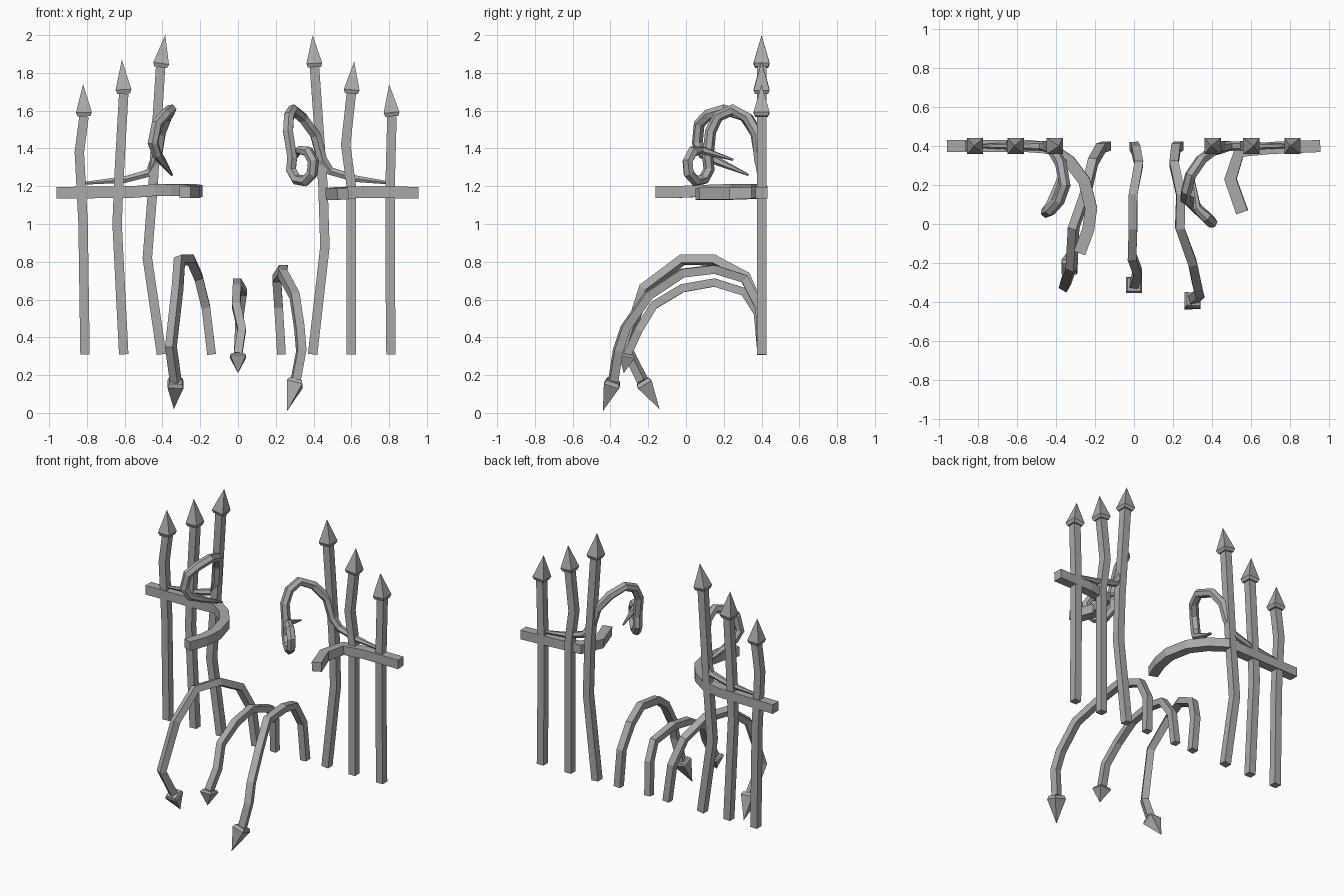
import bpy, bmesh, math
from mathutils import Vector

cube = bpy.data.objects.get("Cube")
if cube:
    bpy.data.objects.remove(cube)

iron = bpy.data.materials.new("grey iron")
iron.use_nodes = True
GREY = (0.4, 0.4, 0.4, 1)
iron.diffuse_color = GREY
iron.node_tree.nodes["Principled BSDF"].inputs["Base Color"].default_value = GREY


def sweep(name, path, radii, sides=4, side=(1, 0, 0)):
    """Carry a regular section along a path, keeping its twist minimal."""
    pts = [Vector(p) for p in path]
    last = len(pts) - 1
    bm = bmesh.new()
    rings, old = [], None
    for i, p in enumerate(pts):
        before = (p - pts[max(i - 1, 0)]).normalized()
        after = (pts[min(i + 1, last)] - p).normalized()
        t = (before + after).normalized()
        if old is None:
            u = Vector(side)
        else:
            u = old.rotation_difference(t) @ u
        u = (u - t * u.dot(t)).normalized()
        v, old = t.cross(u), t
        ring = []
        for k in range(sides):
            a = 2 * math.pi * (k + 0.5) / sides
            ring.append(bm.verts.new(p + radii[i] * (u * math.cos(a) + v * math.sin(a))))
        rings.append(ring)
    for a, b in zip(rings, rings[1:]):
        for k in range(sides):
            j = (k + 1) % sides
            bm.faces.new((a[k], a[j], b[j], b[k]))
    bm.faces.new(rings[0][::-1])
    bm.faces.new(rings[-1])
    bmesh.ops.remove_doubles(bm, verts=bm.verts, dist=0.0005)
    bmesh.ops.recalc_face_normals(bm, faces=bm.faces)
    mesh = bpy.data.meshes.new(name)
    bm.to_mesh(mesh)
    bm.free()
    mesh.materials.append(iron)
    obj = bpy.data.objects.new(name, mesh)
    bpy.context.collection.objects.link(obj)
    return obj


def spear(name, path, half):
    """Square bar whose last path point is the apex of a pyramid head."""
    pts = [Vector(p) for p in path]
    neck, apex = pts[-2], pts[-1]
    flange = neck.lerp(apex, 0.12)
    corner = math.sqrt(2)
    radii = [half * corner] * (len(pts) - 1) + [0.042 * corner, 0]
    sweep(name + "_bar", pts[:-1], radii[:len(pts) - 1])
    sweep(name + "_head", [neck, flange, apex], [0.034 * corner] + radii[-2:])


# Upright posts: (x, z) bends, all in the back plane
posts = {
    "right_outer_post": [(-.81, .31), (-.82, 1.0), (-.84, 1.38), (-.815, 1.57), (-.82, 1.74)],
    "right_middle_post": [(-.605, .31), (-.64, 1.0), (-.63, 1.25), (-.605, 1.69), (-.615, 1.87)],
    "right_inner_post": [(-.405, .31), (-.48, .82), (-.45, 1.2), (-.41, 1.83), (-.385, 2.0)],
    "left_inner_post": [(.395, .31), (.46, .88), (.45, 1.2), (.405, 1.83), (.395, 2.0)],
    "left_middle_post": [(.6, .31), (.6, 1.2), (.57, 1.42), (.6, 1.69), (.615, 1.86)],
    "left_outer_post": [(.81, .31), (.805, .8), (.805, 1.2), (.815, 1.57), (.8, 1.74)],
}
for name, bends in posts.items():
    spear(name, [(x, .4, z) for x, z in bends], 0.025)

# Arched spears reaching forward
spear("right_arch", [(-.14, .4, .31), (-.17, .39, .56), (-.21, .32, .72), (-.25, .15, .81),
                     (-.31, -.02, .81), (-.32, -.22, .66), (-.355, -.32, .35),
                     (-.33, -.23, .17), (-.34, -.14, .02)], 0.023)
spear("centre_arch", [(0, .4, .31), (.01, .38, .53), (.025, .31, .64), (-.005, .15, .69),
                      (-.005, -.02, .66), (-.01, -.17, .57), (.02, -.25, .44),
                      (0, -.31, .31), (0, -.33, .21)], 0.022)
spear("left_arch", [(.23, .4, .31), (.215, .39, .56), (.205, .31, .71), (.24, .15, .76),
                    (.235, -.02, .74), (.3, -.2, .62), (.325, -.32, .45), (.335, -.36, .33),
                    (.305, -.385, .17), (.26, -.44, .01)], 0.023)

# Cross rails bending forward at the inner end
rails = {
    "right_rail": [(-.96, .4, 1.165), (-.55, .4, 1.17), (-.43, .39, 1.18), (-.33, .32, 1.18),
                   (-.255, .22, 1.18), (-.22, .08, 1.175), (-.235, -.03, 1.17), (-.28, -.15, 1.17)],
    "left_rail": [(.955, .4, 1.165), (.7, .39, 1.17), (.54, .37, 1.165), (.495, .23, 1.16),
                  (.555, .06, 1.16)],
}
for name, path in rails.items():
    sweep(name, path, [0.044] * len(path), side=(0, 0, 1))

# Curling tendrils, tapering at both ends
sweep("right_tendril", [(-.82, .4, 1.215), (-.6, .4, 1.235), (-.47, .4, 1.27), (-.43, .39, 1.36),
                        (-.41, .37, 1.48), (-.375, .31, 1.57), (-.355, .2, 1.605),
                        (-.385, .12, 1.58), (-.43, .07, 1.53), (-.45, .06, 1.43),
                        (-.43, .09, 1.37), (-.4, .17, 1.33), (-.35, .33, 1.26)],
      [.008, .02, .025] + [.03] * 7 + [.027, .022, .006], 6, (0, 0, 1))

centre, across, r = Vector((.34, .065, 1.31)), Vector((.72, -.69, 0)), 0.085
loop = []
for k in range(8):
    a = math.radians(150 + 45 * k)
    loop.append(centre + across * r * math.cos(a) + Vector((0, 0, r * math.sin(a))))
sweep("left_tendril", [(.82, .4, 1.215), (.62, .4, 1.24), (.49, .4, 1.28), (.445, .39, 1.34),
                       (.41, .38, 1.47), (.345, .33, 1.56), (.29, .25, 1.605),
                       (.27, .17, 1.57), (.265, .13, 1.49)] + loop + [(.3, .25, 1.34)],
      [.008, .02, .025] + [.03] * 13 + [.022, .006], 6, (0, 0, 1))
